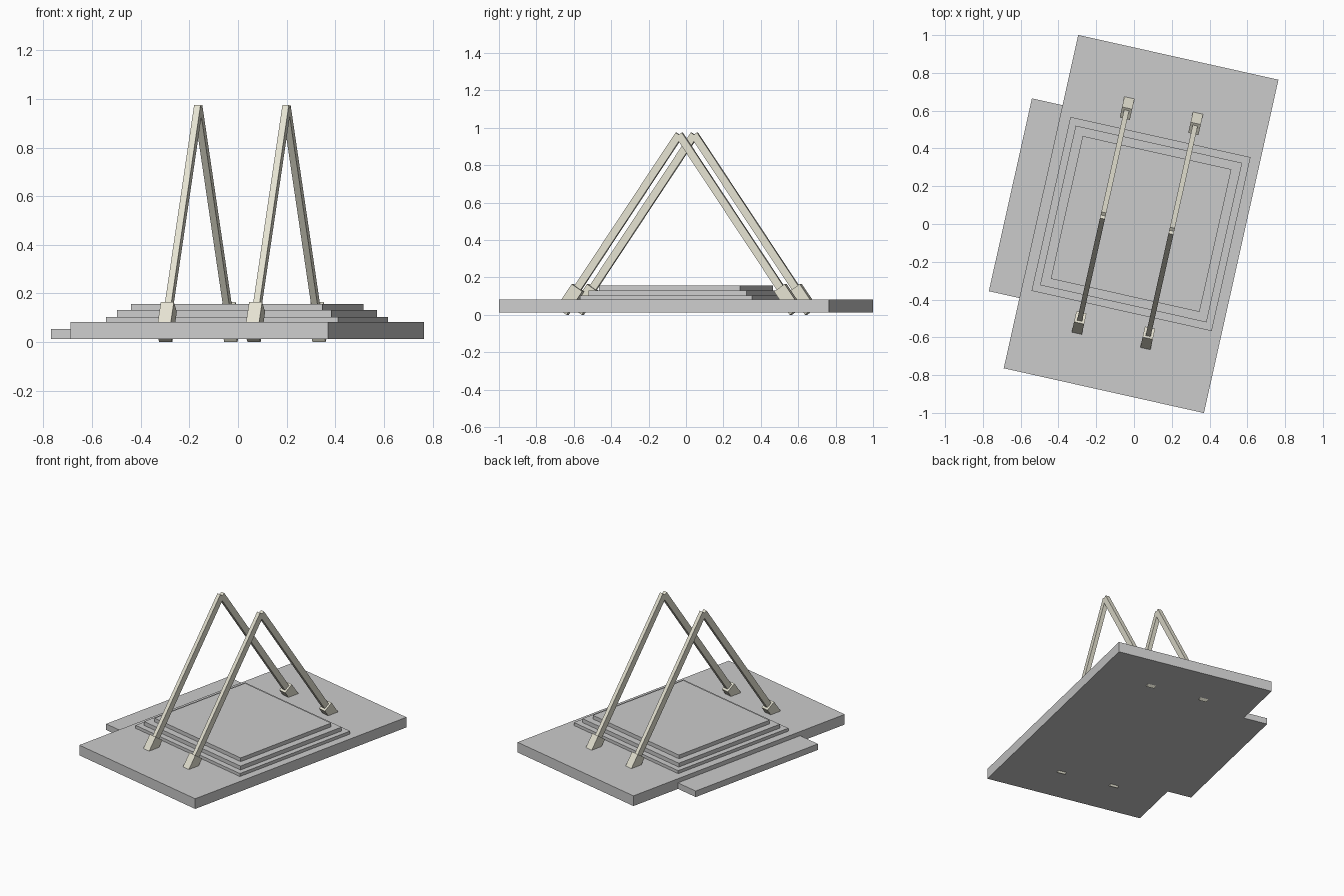
import bpy, bmesh
from math import radians, atan2
from mathutils import Matrix, Vector

if "Cube" in bpy.data.objects:
    bpy.data.objects.remove(bpy.data.objects["Cube"])

# the whole model is turned about z
FRAME = Matrix.Translation((0.0375, 0, 0)) @ Matrix.Rotation(radians(-12.6), 4, 'Z')

beige = bpy.data.materials.new("pale_beam")
beige.diffuse_color = (0.78, 0.76, 0.64, 1)
beige.use_nodes = True
beige.node_tree.nodes["Principled BSDF"].inputs["Base Color"].default_value = beige.diffuse_color


def box(name, size, local, mat=None):
    bm = bmesh.new()
    bmesh.ops.create_cube(bm, size=1)
    bmesh.ops.scale(bm, vec=size, verts=bm.verts)
    me = bpy.data.meshes.new(name)
    bm.to_mesh(me)
    bm.free()
    ob = bpy.data.objects.new(name, me)
    ob.matrix_world = FRAME @ local
    if mat:
        me.materials.append(mat)
    bpy.context.collection.objects.link(ob)
    return ob


def slab(name, x0, x1, y0, y1, z0, z1):
    mid = Matrix.Translation(((x0 + x1) / 2, (y0 + y1) / 2, (z0 + z1) / 2))
    return box(name, (x1 - x0, y1 - y0, z1 - z0), mid)


def beam(name, x, a, b, width, depth):
    # square-ended bar between two (y, z) points
    a, b = Vector((x, *a)), Vector((x, *b))
    d = b - a
    m = Matrix.Translation((a + b) / 2) @ Matrix.Rotation(atan2(-d.y, d.z), 4, 'X')
    return box(name, (width, depth, d.length), m, beige)


# base slab and side step
slab("base_slab", -0.543, 0.543, -0.904, 0.904, 0.012, 0.083)
slab("side_step", -0.709, -0.543, -0.523, 0.523, 0.012, 0.054)

# stacked platform tiers
z = 0.083
for i, (w, l, top) in enumerate([(0.977, 0.943, 0.104), (0.903, 0.865, 0.131), (0.807, 0.774, 0.157)]):
    slab(f"platform_tier_{i + 1}", -w / 2, w / 2, -l / 2, l / 2, z, top)
    z = top

# two A-shaped frames: legs with chunky tilted feet
for side, x in (("left", -0.206), ("right", 0.166)):
    for end, s in (("front", -1), ("back", 1)):
        beam(f"{side}_{end}_leg", x, (s * 0.6, 0.077), (0, 0.963), 0.027, 0.041)
        beam(f"{side}_{end}_foot", x, (s * 0.640, 0.0195), (s * 0.554, 0.1445), 0.055, 0.070)
